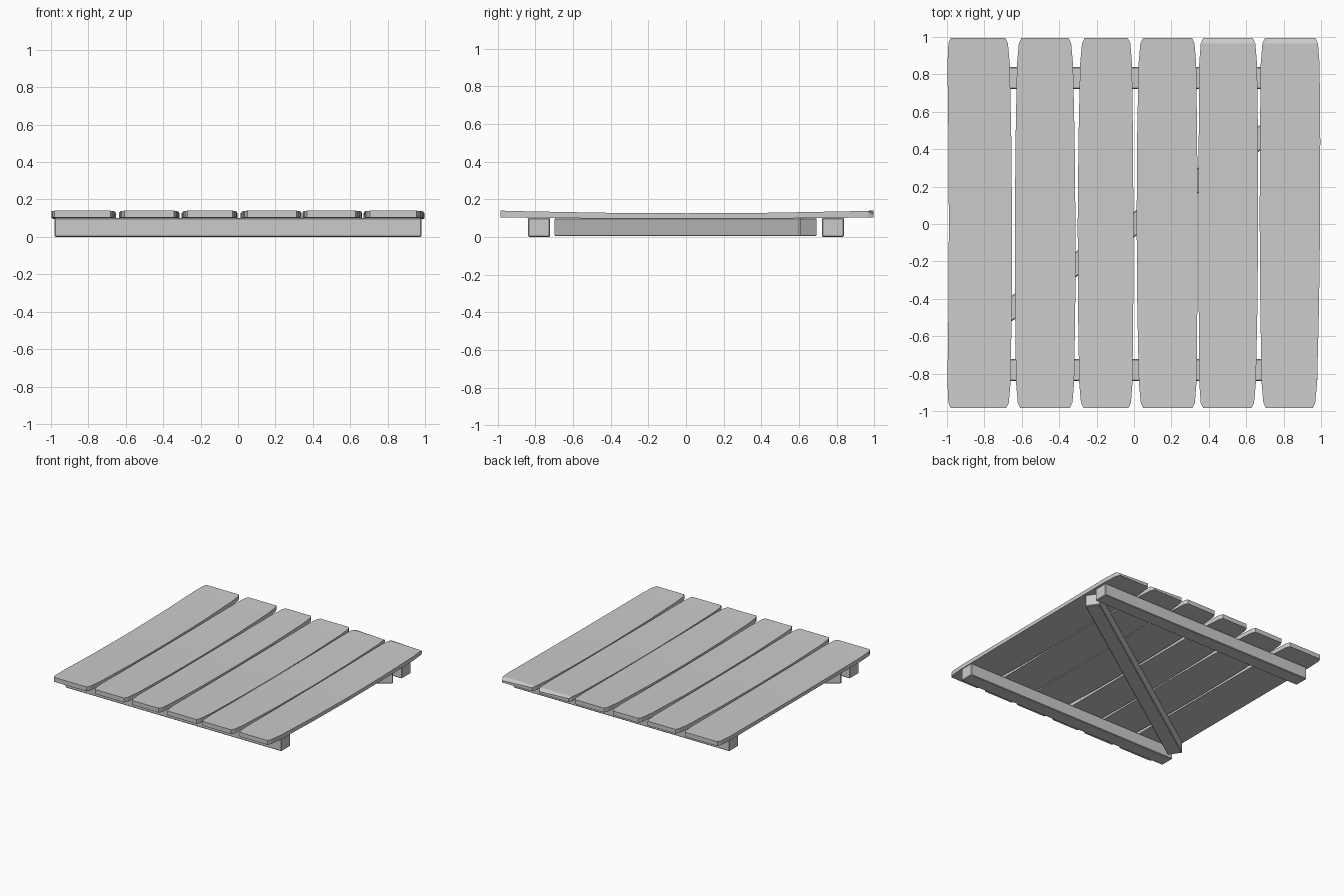
import bpy, bmesh, math
from mathutils import Vector

cube = bpy.data.objects.get("Cube")
if cube:
    bpy.data.objects.remove(cube, do_unlink=True)

GREY = (0.6, 0.6, 0.6, 1)
wood = bpy.data.materials.new("grey_wood")
wood.use_nodes = True
wood.diffuse_color = GREY
wood.node_tree.nodes["Principled BSDF"].inputs["Base Color"].default_value = GREY


def add_object(name, bm):
    bmesh.ops.recalc_face_normals(bm, faces=bm.faces)
    mesh = bpy.data.meshes.new(name)
    bm.to_mesh(mesh)
    bm.free()
    mesh.materials.append(wood)
    obj = bpy.data.objects.new(name, mesh)
    bpy.context.collection.objects.link(obj)
    return obj


def bend(ends, t):
    """Edge position along a plank: near end, middle, far end; t from -1 to 1."""
    near, mid, far = ends
    return mid + (far - near) / 2 * t + ((far + near) / 2 - mid) * t * t


def plank(name, left, right, far_drop):
    """Sagging board with wavy long edges and clipped corners."""
    # station along the length, and inset of the edges there
    stations = [(-1, .02), (-.97, .007), (-.86, 0), (-.45, 0), (0, 0),
                (.45, 0), (.86, 0), (.97, .007), (1, .02)]
    bm = bmesh.new()
    rings = []
    for t, inset in stations:
        y = .005 + .99 * t
        x0, x1 = bend(left, t) + inset, bend(right, t) - inset
        low = .097 + .007 * t * t
        high = .126 + .014 * t * t
        drop = far_drop if t == 1 else 0
        corners = [(x0, y, low), (x1, y, low), (x1, y, high - drop), (x0, y, high - drop / 3)]
        rings.append([bm.verts.new(c) for c in corners])
    for a, b in zip(rings, rings[1:]):
        for i in range(4):
            j = (i + 1) % 4
            bm.faces.new((a[i], a[j], b[j], b[i]))
    bm.faces.new(rings[0])
    bm.faces.new(rings[-1])
    return add_object(name, bm)


def beam(name, start, end, width, low, high):
    """Straight square timber with slightly chipped edges."""
    a, b = Vector(start), Vector(end)
    run = b - a
    bm = bmesh.new()
    bmesh.ops.create_cube(bm, size=1)
    bmesh.ops.scale(bm, vec=(run.length, width, high - low), verts=bm.verts)
    obj = add_object(name, bm)
    mid = (a + b) / 2
    obj.location = (mid.x, mid.y, (low + high) / 2)
    obj.rotation_euler.z = math.atan2(run.y, run.x)
    chip = obj.modifiers.new("chipped_edges", "BEVEL")
    chip.width = .005
    chip.segments = 1
    return obj


# Deck planks: left and right edges at near end, middle, far end
edges = [
    ((-1, -.99, -1), (-.663, -.652, -.668), 0),
    ((-.628, -.637, -.622), (-.323, -.313, -.33), 0),
    ((-.29, -.301, -.284), (-.01, -.003, -.013), 0),
    ((.03, .014, .028), (.332, .34, .33), 0),
    ((.35, .345, .35), (.648, .664, .655), .02),
    ((.685, .672, .68), (.975, .995, .99), .02),
]
for n, (left, right, drop) in enumerate(edges, 1):
    plank(f"deck_plank_{n}", left, right, drop)

# Cross beams and diagonal brace underneath
for name, y in (("front_beam", -.78), ("back_beam", .78)):
    beam(name, (-.98, y), (.98, y), .117, 0, .101)
beam("diagonal_brace", (-.95, -.655), (.95, .65), .112, .004, .1)
